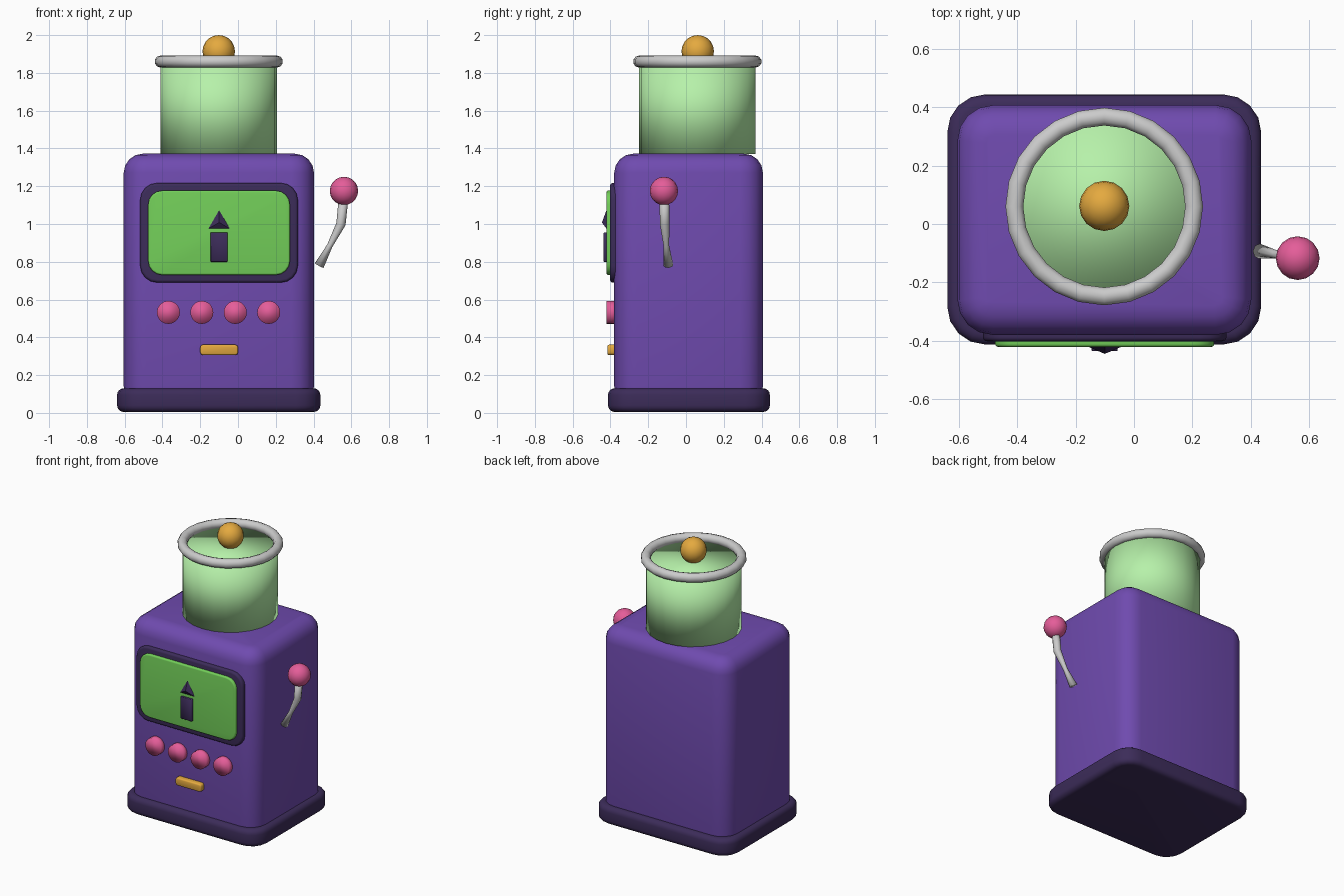
import bpy, bmesh, math
from mathutils import Vector, Matrix

if "Cube" in bpy.data.objects:
    bpy.data.objects.remove(bpy.data.objects["Cube"])


def material(name, rgb):
    m = bpy.data.materials.new(name)
    m.diffuse_color = (*rgb, 1)
    m.use_nodes = True
    m.node_tree.nodes["Principled BSDF"].inputs["Base Color"].default_value = m.diffuse_color
    return m


purple = material("purple", (0.16, 0.07, 0.43))
dark = material("dark_purple", (0.045, 0.025, 0.1))
green = material("screen_green", (0.17, 0.62, 0.1))
pale = material("jar_green", (0.47, 0.88, 0.4))
pink = material("pink", (0.78, 0.11, 0.32))
gold = material("gold", (0.78, 0.4, 0.05))


def finish(name, bm, mat=None, smooth=True):
    bmesh.ops.recalc_face_normals(bm, faces=bm.faces)
    for f in bm.faces:
        f.smooth = smooth
    me = bpy.data.meshes.new(name)
    bm.to_mesh(me)
    bm.free()
    ob = bpy.data.objects.new(name, me)
    bpy.context.collection.objects.link(ob)
    if mat:
        me.materials.append(mat)
    return ob


def rounded_box(name, lo, hi, axis, corner, edge, mat, segs=4):
    """Box with its corners rounded about one axis, then its rims softened."""
    lo, hi = Vector(lo), Vector(hi)
    bm = bmesh.new()
    bmesh.ops.create_cube(bm, size=1)
    bmesh.ops.scale(bm, vec=hi - lo, verts=bm.verts)
    bmesh.ops.translate(bm, vec=(lo + hi) / 2, verts=bm.verts)
    along = [e for e in bm.edges
             if abs(e.verts[0].co[axis] - e.verts[1].co[axis]) > 1e-4]
    bmesh.ops.bevel(bm, geom=along, offset=corner, segments=segs, profile=0.5,
                    affect='EDGES', clamp_overlap=False)
    rims = [e for e in bm.edges
            if abs(e.verts[0].co[axis] - e.verts[1].co[axis]) < 1e-4]
    bmesh.ops.bevel(bm, geom=rims, offset=edge, segments=segs, profile=0.5,
                    affect='EDGES', clamp_overlap=False)
    return finish(name, bm, mat)


def cone(name, base, tip, r1, r2, sides, mat, spin=0.0, smooth=True):
    """Cylinder or cone between two points."""
    base, tip = Vector(base), Vector(tip)
    d = tip - base
    bm = bmesh.new()
    bmesh.ops.create_cone(bm, cap_ends=True, segments=sides, radius1=r1,
                          radius2=r2, depth=d.length)
    rot = Vector((0, 0, 1)).rotation_difference(d).to_matrix().to_4x4()
    bmesh.ops.transform(bm, verts=bm.verts,
                        matrix=Matrix.Translation((base + tip) / 2) @ rot
                        @ Matrix.Rotation(spin, 4, 'Z'))
    return finish(name, bm, mat, smooth)


def ball(name, centre, r, mat):
    bm = bmesh.new()
    bmesh.ops.create_uvsphere(bm, u_segments=16, v_segments=10, radius=r,
                              matrix=Matrix.Translation(centre))
    return finish(name, bm, mat)


def tube(name, path, radii, sides, closed=False):
    """Sweep a round section along a path, with a radius at each point."""
    bm = bmesh.new()
    pts = [Vector(p) for p in path]
    n = len(pts)
    rings = []
    for i, p in enumerate(pts):
        if closed:
            t = pts[(i + 1) % n] - pts[i - 1]
        else:
            t = pts[min(i + 1, n - 1)] - pts[max(i - 1, 0)]
        t.normalize()
        ref = Vector((0, 0, 1)) if closed else Vector((0, 1, 0))
        u = (ref - t * ref.dot(t)).normalized()
        v = t.cross(u)
        rings.append([bm.verts.new(p + radii[i] * (u * math.cos(a) + v * math.sin(a)))
                      for a in (2 * math.pi * k / sides for k in range(sides))])
    for i in range(n if closed else n - 1):
        a, b = rings[i], rings[(i + 1) % n]
        for k in range(sides):
            j = (k + 1) % sides
            bm.faces.new((a[k], a[j], b[j], b[k]))
    if not closed:
        bm.faces.new(rings[0])
        bm.faces.new(rings[-1])
    return finish(name, bm)


# cabinet and plinth
rounded_box("cabinet", (-0.605, -0.38, 0.04), (0.402, 0.407, 1.372), 2, 0.12, 0.1, purple)
rounded_box("plinth", (-0.64, -0.413, 0.005), (0.436, 0.444, 0.13), 2, 0.13, 0.035, dark)

# screen with its frame
rounded_box("screen_frame", (-0.518, -0.402, 0.69), (0.317, -0.34, 1.217), 1, 0.09, 0.015, dark)
rounded_box("screen", (-0.476, -0.421, 0.73), (0.275, -0.37, 1.177), 1, 0.075, 0.01, green)

# arrow on the screen
rounded_box("arrow_shaft", (-0.145, -0.436, 0.80), (-0.056, -0.41, 0.955), 1, 0.002, 0.002, dark, 1)
head = cone("arrow_head", (-0.1, -0.413, 1.008), (-0.1, -0.445, 1.008), 0.087, 0, 3, dark, smooth=False)
# turn the head so that one corner points up
top = max(head.data.vertices, key=lambda v: Vector((v.co.x + 0.1, v.co.z - 1.008)).length).co
turn = Matrix.Rotation(math.atan2(top.z - 1.008, top.x + 0.1) - math.pi / 2, 4, 'Y')
pivot = Matrix.Translation((-0.1, 0, 1.008))
head.data.transform(pivot @ turn @ pivot.inverted())

# row of buttons and the coin slot
for i in range(4):
    x = -0.103 + (i - 1.5) * 0.177
    cone(f"button_{i + 1}", (x, -0.36, 0.532), (x, -0.422, 0.532), 0.061, 0.061, 20, pink)
rounded_box("coin_slot", (-0.2, -0.416, 0.306), (0.0, -0.36, 0.361), 1, 0.014, 0.008, gold, 2)

# jar, rim ring and knob
cone("jar", (-0.102, 0.06, 1.37), (-0.102, 0.06, 1.84), 0.308, 0.308, 24, pale)
circle = [(-0.102 + 0.308 * math.cos(a), 0.06 + 0.308 * math.sin(a), 1.86)
          for a in (2 * math.pi * i / 24 for i in range(24))]
tube("jar_rim", circle, [0.032] * 24, 10, closed=True)
ball("jar_knob", (-0.102, 0.062, 1.914), 0.086, gold)

# side lever
tube("lever_arm",
     [(0.43, -0.093, 0.78), (0.486, -0.104, 0.885), (0.545, -0.113, 1.0), (0.56, -0.115, 1.15)],
     [0.026, 0.015, 0.025, 0.026], 8)
ball("lever_knob", (0.561, -0.117, 1.175), 0.075, pink)
